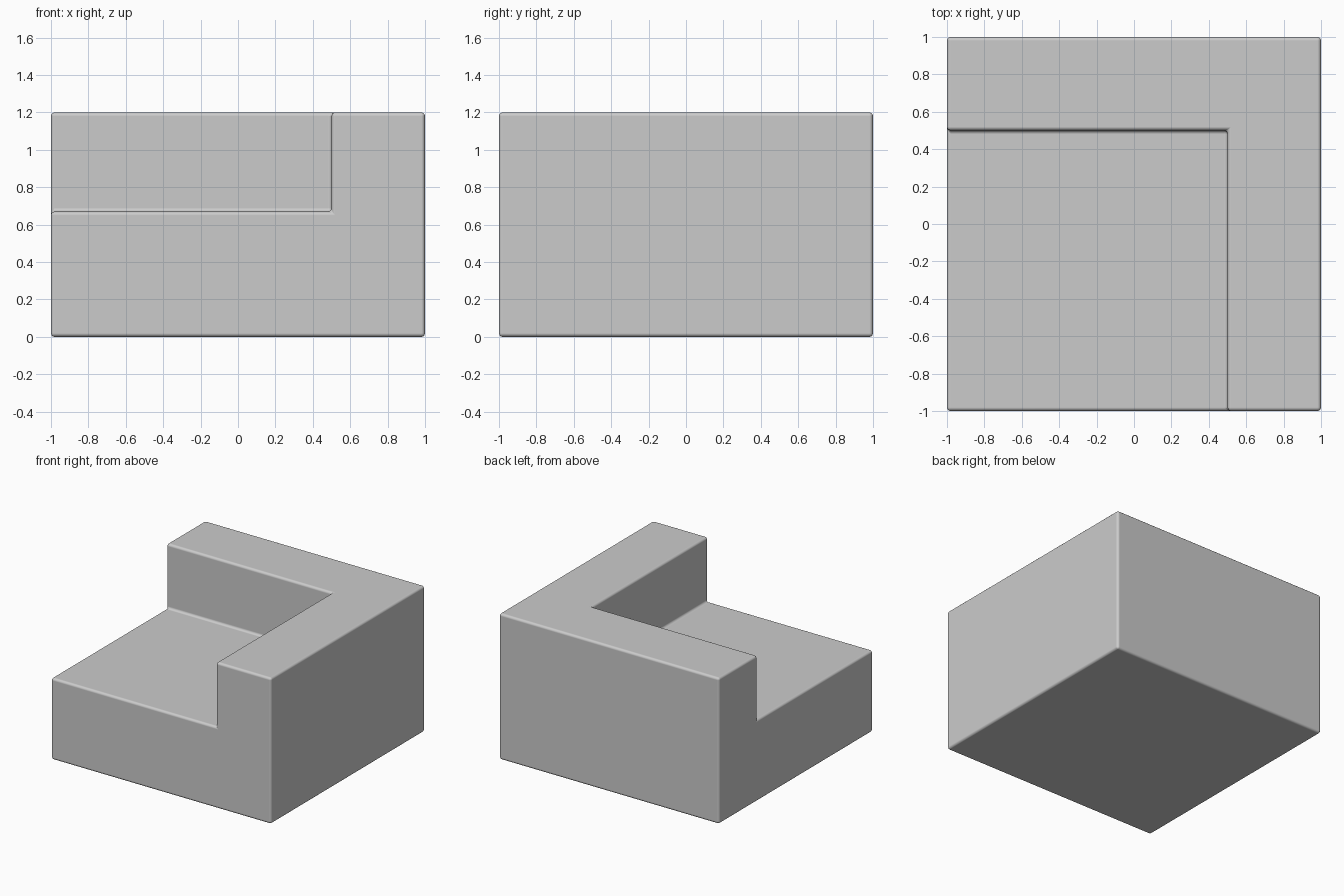
import bpy, bmesh, math

if "Cube" in bpy.data.objects:
    bpy.data.objects.remove(bpy.data.objects["Cube"])

SEAT_Z, TOP_Z, INNER = 0.67, 1.2, 0.5

bm = bmesh.new()

# base footprint: a 2 x 2 grid split where the backrests begin
lines = (-1, INNER, 1)
grid = [[bm.verts.new((x, y, 0)) for x in lines] for y in lines]
for j in range(2):
    for i in range(2):
        bm.faces.new((grid[j][i], grid[j][i + 1], grid[j + 1][i + 1], grid[j + 1][i]))


def raise_faces(faces, height, keep):
    """Extrude the faces up and return the new top faces."""
    res = bmesh.ops.extrude_face_region(bm, geom=faces, use_keep_orig=keep)
    verts = [g for g in res["geom"] if isinstance(g, bmesh.types.BMVert)]
    bmesh.ops.translate(bm, vec=(0, 0, height), verts=verts)
    return [g for g in res["geom"] if isinstance(g, bmesh.types.BMFace)]


# seat block
seat_top = raise_faces(bm.faces[:], SEAT_Z, True)

# L-shaped back and side rest
rest = []
for f in seat_top:
    c = f.calc_center_median()
    if c.x > INNER or c.y > INNER:
        rest.append(f)
old = rest[:]
raise_faces(rest, TOP_Z - SEAT_Z, False)
stale = [f for f in old if f.is_valid]
if stale:
    bmesh.ops.delete(bm, geom=stale, context='FACES')

# merge coplanar faces so only the real edges remain
bmesh.ops.recalc_face_normals(bm, faces=bm.faces)
bmesh.ops.dissolve_limit(bm, angle_limit=math.radians(1), verts=bm.verts, edges=bm.edges)

mesh = bpy.data.meshes.new("corner_seat")
bm.to_mesh(mesh)
bm.free()
seat = bpy.data.objects.new("corner_seat", mesh)
bpy.context.collection.objects.link(seat)

# small soft rounding on every edge
bpy.context.view_layer.objects.active = seat
seat.select_set(True)
bpy.ops.object.shade_smooth()
bevel = seat.modifiers.new("soft_edges", 'BEVEL')
bevel.width = 0.02
bevel.segments = 3
bevel.limit_method = 'ANGLE'
bevel.harden_normals = True
